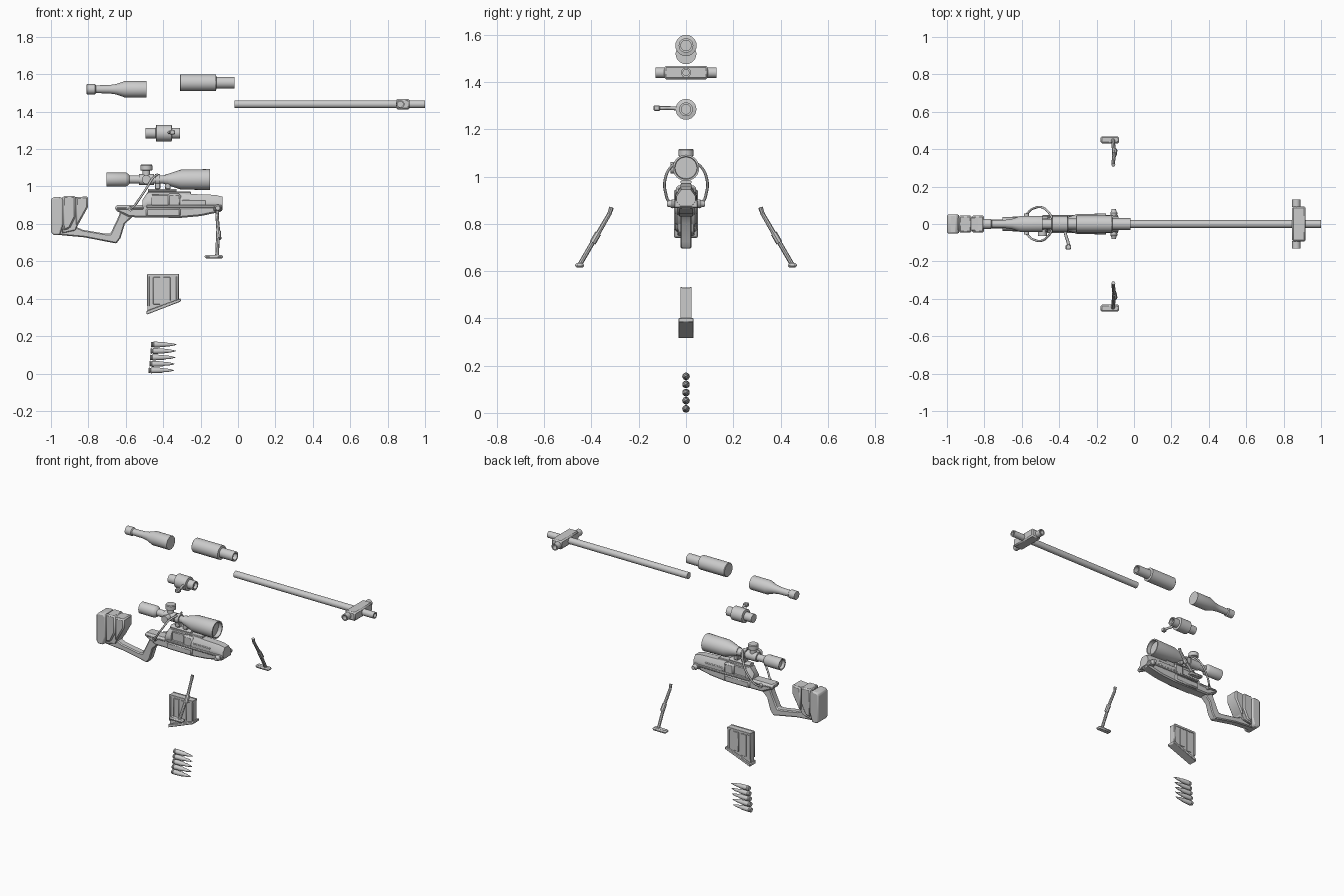
import bpy, bmesh, math
from mathutils import Vector

cube = bpy.data.objects.get("Cube")
if cube:
    bpy.data.objects.remove(cube)

grey = bpy.data.materials.new("plain grey")
grey.use_nodes = True
grey.diffuse_color = (0.6, 0.6, 0.6, 1)
grey.node_tree.nodes["Principled BSDF"].inputs["Base Color"].default_value = (0.6, 0.6, 0.6, 1)


def finish(name, bm, bevel=0, segments=1):
    bmesh.ops.recalc_face_normals(bm, faces=bm.faces)
    mesh = bpy.data.meshes.new(name)
    bm.to_mesh(mesh)
    bm.free()
    mesh.materials.append(grey)
    ob = bpy.data.objects.new(name, mesh)
    bpy.context.collection.objects.link(ob)
    if bevel:
        mod = ob.modifiers.new("bevel", "BEVEL")
        mod.width, mod.segments = bevel, segments
    for other in bpy.context.selected_objects:
        other.select_set(False)
    ob.select_set(True)
    bpy.context.view_layer.objects.active = ob
    bpy.ops.object.shade_smooth_by_angle(angle=math.radians(35))
    return ob


def lathe(name, profile, y=0, z=0, axis="x", sides=24, x=0):
    """Revolve (distance, radius) pairs around an axis through (x, y, z)."""
    bm = bmesh.new()
    rings = []
    for d, r in profile:
        ring = []
        for i in range(sides):
            a = math.tau * i / sides
            u, v = r * math.cos(a), r * math.sin(a)
            p = {"x": (d, u, v), "y": (u, d, v), "z": (u, v, d)}[axis]
            ring.append(bm.verts.new(Vector(p) + Vector((x, y, z))))
        rings.append(ring)
    for a, b in zip(rings, rings[1:]):
        for i in range(sides):
            j = (i + 1) % sides
            bm.faces.new((a[i], a[j], b[j], b[i]))
    bm.faces.new(rings[0])
    bm.faces.new(rings[-1])
    return finish(name, bm)


def prism(name, outline, half, y=0, bevel=0.004, segments=1):
    """Extrude an (x, z) outline across y."""
    bm = bmesh.new()
    face = bm.faces.new([bm.verts.new((x, y - half, z)) for x, z in outline])
    ext = bmesh.ops.extrude_face_region(bm, geom=[face])
    verts = [v for v in ext["geom"] if isinstance(v, bmesh.types.BMVert)]
    bmesh.ops.translate(bm, vec=(0, 2 * half, 0), verts=verts)
    return finish(name, bm, bevel, segments)


def box(name, x0, x1, y0, y1, z0, z1, bevel=0.004):
    return prism(name, [(x0, z0), (x1, z0), (x1, z1), (x0, z1)],
                 (y1 - y0) / 2, (y0 + y1) / 2, bevel)


def section(name, stations, shape):
    """Loft a (y, z) cross-section along x; stations are (x, width, bottom, top)."""
    bm = bmesh.new()
    rings = [[bm.verts.new((x, w * u, lo + (hi - lo) * v)) for u, v in shape]
             for x, w, lo, hi in stations]
    n = len(shape)
    for a, b in zip(rings, rings[1:]):
        for i in range(n):
            j = (i + 1) % n
            bm.faces.new((a[i], a[j], b[j], b[i]))
    bm.faces.new(rings[0])
    bm.faces.new(rings[-1])
    return finish(name, bm)


def wire(name, points, radius):
    curve = bpy.data.curves.new(name, "CURVE")
    curve.dimensions = "3D"
    curve.bevel_depth, curve.bevel_resolution = radius, 2
    curve.use_fill_caps = True
    spline = curve.splines.new("BEZIER")
    spline.bezier_points.add(len(points) - 1)
    for bp, co in zip(spline.bezier_points, points):
        bp.co = co
        bp.handle_left_type = bp.handle_right_type = "AUTO"
    curve.materials.append(grey)
    ob = bpy.data.objects.new(name, curve)
    bpy.context.collection.objects.link(ob)


OCT = [(-.6, 0), (.6, 0), (1, .3), (1, .6), (.5, 1), (-.5, 1), (-1, .6), (-1, .3)]

# Separate tubes at the top
lathe("rear_tube", [(-.81, .02), (-.808, .027), (-.765, .027), (-.76, .021), (-.69, .022),
                    (-.65, .028), (-.605, .044), (-.49, .044)], z=1.52)
lathe("front_tube", [(-.31, .042), (-.307, .045), (-.118, .045), (-.115, .031), (-.02, .031),
                     (-.02, .022), (-.06, .022)], z=1.555)
lathe("barrel", [(-.02, .021), (1, .021), (1, .013), (.96, .013)], z=1.44)
box("muzzle_brake", .845, .918, -.093, .093, 1.412, 1.469, .008)
for s in (-1, 1):
    lathe("brake_port", [(.09 * s, .022), (.13 * s, .022), (.13 * s, .015), (.1 * s, .015)],
          axis="y", x=.868, z=1.44, sides=16)

# Bolt with its handle
lathe("bolt_body", [(-.495, .028), (-.44, .028), (-.437, .044), (-.355, .044), (-.352, .029),
                    (-.31, .029), (-.31, .02), (-.33, .02)], z=1.285)
wire("bolt_handle", [(-.37, -.035, 1.288), (-.362, -.07, 1.29), (-.352, -.1, 1.29),
                     (-.352, -.12, 1.29)], .008)
box("handle_knob", -.365, -.337, -.137, -.11, 1.278, 1.302)

# Receiver and chassis
section("receiver_front", [(-.31, .045, .86, .962), (-.12, .045, .868, .955),
                           (-.082, .04, .875, .945)], OCT)
section("receiver_rear", [(-.51, .034, .87, .93), (-.485, .042, .87, .968),
                          (-.46, .042, .87, .968)], OCT)
box("receiver_core", -.47, -.3, -.028, .028, .88, .955)
box("receiver_roof", -.48, -.25, -.024, .024, .952, .972)
box("receiver_band", -.375, -.305, -.043, .043, .885, .962, .01)
prism("chassis", [(-.655, .872), (-.58, .836), (-.31, .832), (-.2, .842), (-.085, .866),
                  (-.085, .895), (-.3, .9), (-.5, .9), (-.655, .9)], .036, bevel=.008)
box("tang", -.657, -.5, -.04, .04, .873, .897, .009)
box("magazine_well", -.492, -.308, -.046, .046, .838, .884, .008)
for s in (-1, 1):
    box("side_rail", -.49, -.1, .042 * s - .007, .042 * s + .007, .885, .9)
    box("port_rib", -.3, -.17, .043 * s - .004, .043 * s + .004, .9, .928)
    lathe("bipod_pivot", [(.035 * s, .017), (.06 * s, .019), (.066 * s, .014),
                          (.08 * s, .012)], axis="y", x=-.108, z=.885, sides=16)
    lathe("cross_bolt", [(.03 * s, .013), (.056 * s, .013)], axis="y", x=-.575, z=.88, sides=12)
box("pivot_block", -.13, -.085, -.05, .05, .868, .9)

# Grip and skeleton strut
prism("grip_strut", [(-.97, .742), (-.82, .728), (-.65, .695), (-.628, .725), (-.605, .8),
                     (-.56, .842), (-.56, .88), (-.63, .88), (-.636, .845), (-.682, .748),
                     (-.71, .748), (-.83, .768), (-.9, .8), (-.97, .8)], .024, bevel=.006)

# Butt in layers
prism("butt_pad", [(-1, .755), (-.985, .74), (-.952, .742), (-.935, .8), (-.935, .93),
                   (-.95, .946), (-.99, .942), (-1, .93)], .05, bevel=.012, segments=2)
prism("butt_core", [(-.94, .75), (-.87, .765), (-.81, .89), (-.81, .945), (-.94, .945)], .036)
prism("cheek_rear", [(-.936, .765), (-.9, .775), (-.868, .84), (-.868, .95), (-.936, .95)],
      .046, bevel=.008)
prism("cheek_front", [(-.866, .79), (-.852, .8), (-.802, .89), (-.802, .948), (-.866, .942)],
      .046, bevel=.008)

# Telescopic sight
lathe("scope", [(-.68, .03), (-.7, .03), (-.702, .037), (-.598, .037), (-.59, .032),
                (-.58, .022), (-.53, .022), (-.528, .029), (-.45, .029), (-.448, .022),
                (-.4, .022), (-.305, .053), (-.15, .056), (-.15, .048), (-.175, .046)], z=1.037)
lathe("elevation_turret", [(1.05, .02), (1.085, .02), (1.087, .032), (1.113, .032),
                           (1.118, .028)], axis="z", x=-.49, sides=20)
lathe("windage_turret", [(0, .02), (-.045, .02), (-.046, .024), (-.065, .024)],
      axis="y", x=-.49, z=1.037, sides=16)
for x in (-.43, -.375):
    lathe("scope_ring", [(x - .013, .03), (x + .013, .03)], z=1.037)
    box("ring_clamp", x - .015, x + .015, -.02, .02, .985, 1.02)
section("scope_rail", [(-.48, .024, .968, .987), (-.33, .024, .968, .987)], OCT)

# Side cables from the scope to the chassis
for s in (-1, 1):
    wire("side_cable", [(-.43, .02 * s, 1.065), (-.455, .06 * s, 1.045), (-.49, .088 * s, .99),
                        (-.53, .086 * s, .93), (-.56, .068 * s, .89), (-.585, .035 * s, .878)], .006)

# Bipod legs, detached to either side
for s in (-1, 1):
    def leg(name, a, b, r0, r1):
        bm = bmesh.new()
        d = Vector(b) - Vector(a)
        bmesh.ops.create_cone(bm, cap_ends=True, segments=8, radius1=r0, radius2=r1, depth=d.length)
        bmesh.ops.transform(bm, verts=bm.verts, matrix=d.to_track_quat("Z", "Y").to_matrix().to_4x4())
        bmesh.ops.translate(bm, verts=bm.verts, vec=(Vector(a) + Vector(b)) / 2)
        finish(name, bm)
    leg("leg_hook", (-.11, .315 * s, .87), (-.112, .325 * s, .84), .01, .009)
    leg("leg_upper", (-.112, .323 * s, .845), (-.105, .375 * s, .755), .009, .01)
    leg("leg_joint", (-.105, .372 * s, .76), (-.103, .395 * s, .72), .014, .014)
    leg("leg_lower", (-.108, .393 * s, .725), (-.112, .448 * s, .63), .01, .01)
    box("foot", -.178, -.08, .45 * s - .019, .45 * s + .019, .615, .634, .007)

# Magazine with ribbed sides and a sloping floor plate
prism("magazine_body", [(-.485, .53), (-.316, .53), (-.316, .39), (-.485, .335)], .02, bevel=.002)
prism("floor_plate", [(-.488, .315), (-.306, .385), (-.306, .402), (-.488, .336)], .032, bevel=.003)
for s in (-1, 1):
    for x in (-.48, -.325):
        box("magazine_edge", x - .006, x + .006, .021 * s - .003, .021 * s + .003,
            .36 if x < -.4 else .395, .53, .001)
    box("magazine_lip", -.485, -.316, .02 * s - .004, .02 * s + .004, .518, .532, .001)
    for x in (-.435, -.38):
        box("magazine_rib", x - .019, x + .019, .02 * s - .003, .02 * s + .003,
            .37 + (x + .435) * .35, .515, .002)

# Stack of cartridges
for i in range(5):
    x = -.478 + i * .0035
    lathe("cartridge", [(x, .014), (x + .005, .0155), (x + .009, .012), (x + .014, .016),
                        (x + .07, .014), (x + .082, .01), (x + .1, .0095), (x + .122, .005),
                        (x + .136, .001)], z=.017 + i * .0345, sides=14)
